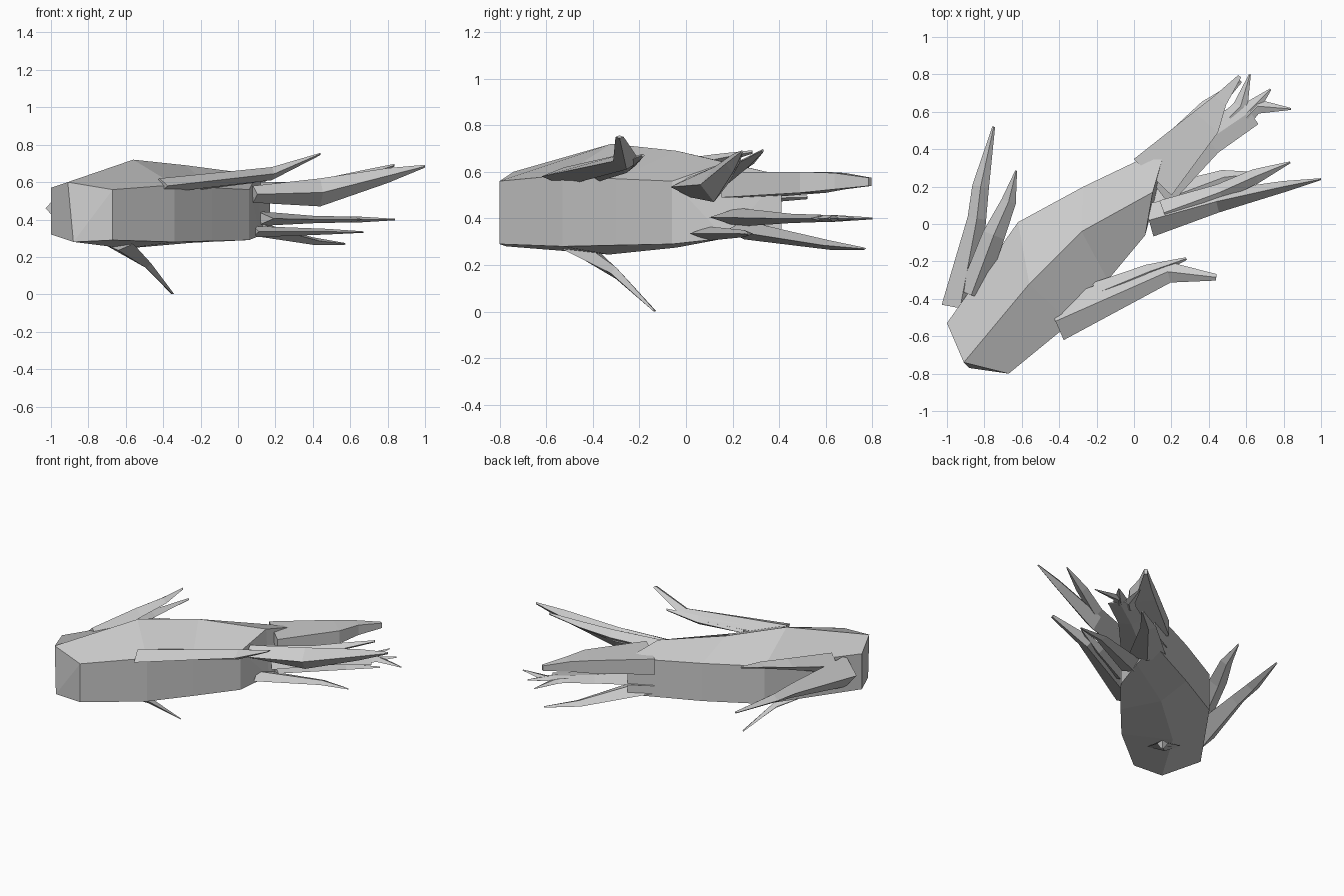
import bpy, bmesh
from mathutils import Vector


def finish(name, bm):
    bmesh.ops.recalc_face_normals(bm, faces=bm.faces)
    me = bpy.data.meshes.new(name)
    bm.to_mesh(me)
    bm.free()
    ob = bpy.data.objects.new(name, me)
    bpy.context.collection.objects.link(ob)
    return ob


def loft(name, rings):
    """Join equal-sized rings of points into a closed flat-faced solid."""
    bm = bmesh.new()
    vs = [[bm.verts.new(p) for p in r] for r in rings]
    n = len(rings[0])
    for a, b in zip(vs, vs[1:]):
        for i in range(n):
            j = (i + 1) % n
            bm.faces.new((a[i], a[j], b[j], b[i]))
    bm.faces.new(vs[0])
    bm.faces.new(vs[-1])
    bmesh.ops.triangulate(bm, faces=[f for f in bm.faces if len(f.verts) > 4])
    return finish(name, bm)


def branch(name, path, box=False):
    """Tapered branch; each path entry is x, y, z, width, height."""
    rings = []
    for i, (x, y, z, w, h) in enumerate(path):
        a, b = path[max(i - 1, 0)], path[min(i + 1, len(path) - 1)]
        d = Vector((b[0] - a[0], b[1] - a[1], 0)).normalized()
        side = Vector((d.y, -d.x, 0)) * w / 2
        up = Vector((0, 0, h / 2))
        c = Vector((x, y, z))
        if box:
            rings.append([c + side + up, c - side + up, c - side - up, c + side - up])
        else:
            rings.append([c + side, c + up, c - side, c - up])
    return loft(name, rings)


def trunk_ring(right, rb, rt, top, left, lb, lt, bottom):
    return [(*right, rb), (*right, rt), top, (*left, lt), (*left, lb), bottom]


# Main trunk: vertical sides with a ridge above and below
loft("trunk", [
    trunk_ring((-.67, -.80), .29, .56, (-.91, -.74, .60), (-1, -.53), .32, .57, (-.88, -.77, .28)),
    trunk_ring((-.34, -.53), .28, .585, (-.56, -.32, .72), (-.62, .01), .32, .585, (-.60, -.33, .245)),
    trunk_ring((-.14, -.30), .285, .57, (-.28, -.04, .69), (-.27, .20), .32, .585, (-.26, -.04, .275)),
    trunk_ring((.06, -.06), .29, .56, (.10, .17, .64), (.17, .41), .33, .585, (.12, .17, .315)),
])

# Broken end of the trunk
branch("end_slab", [(.10, .25, .545, .28, .11), (.385, .545, .555, .17, .09),
                    (.46, .66, .56, .08, .07), (.565, .79, .557, .02, .035)], box=True)
branch("end_splinter", [(.10, .22, .405, .30, .08), (.40, .45, .40, .17, .04),
                        (.62, .60, .40, .16, .03)])
for i, (tx, ty, bx, by) in enumerate([(.62, .80, .55, .62), (.73, .72, .62, .62), (.84, .615, .64, .62)]):
    branch(f"end_finger_{i}", [(bx - .04, by - .05, .40, .08, .03), (bx + .02, by + .01, .40, .08, .03),
                               (tx, ty, .40, .01, .008)])
branch("lower_splinter", [(.10, .25, .35, .24, .08), (.40, .62, .285, .10, .04),
                          (.57, .765, .27, .02, .01)])
branch("small_splinter", [(.08, .10, .335, .18, .06), (.48, .25, .335, .08, .03),
                          (.67, .27, .333, .015, .008)])

# Rising branch at the end of the trunk, forked
branch("end_branch", [(.08, .02, .535, .18, .09), (.44, .12, .545, .12, .15),
                      (.80, .20, .635, .06, .08), (1.0, .24, .685, .01, .015)])
branch("end_branch_fork", [(.16, .06, .55, .14, .07), (.46, .17, .58, .09, .08),
                           (.65, .255, .635, .08, .05), (.835, .33, .69, .01, .015)])

# Rising branch on the right side, forked
branch("right_branch", [(-.42, -.52, .58, .22, .08), (.18, -.255, .645, .12, .07),
                        (.44, -.285, .75, .035, .012)])
branch("right_branch_fork", [(-.20, -.37, .59, .12, .06), (.08, -.255, .625, .08, .06),
                             (.28, -.185, .67, .015, .015)])

# Two branches on the left side
branch("left_branch", [(-.93, -.45, .46, .20, .22), (-.84, .03, .48, .10, .10),
                       (-.82, .20, .485, .09, .06), (-.75, .52, .49, .015, .015)])
branch("left_branch_fork", [(-.87, -.38, .53, .14, .14), (-.75, -.06, .61, .12, .08),
                            (-.67, .12, .65, .08, .05), (-.63, .285, .685, .01, .015)])

# Downward branch under the trunk
branch("under_branch", [(-.64, -.46, .27, .22, .07), (-.49, -.30, .165, .07, .05),
                        (-.35, -.135, .003, .02, .006)])
